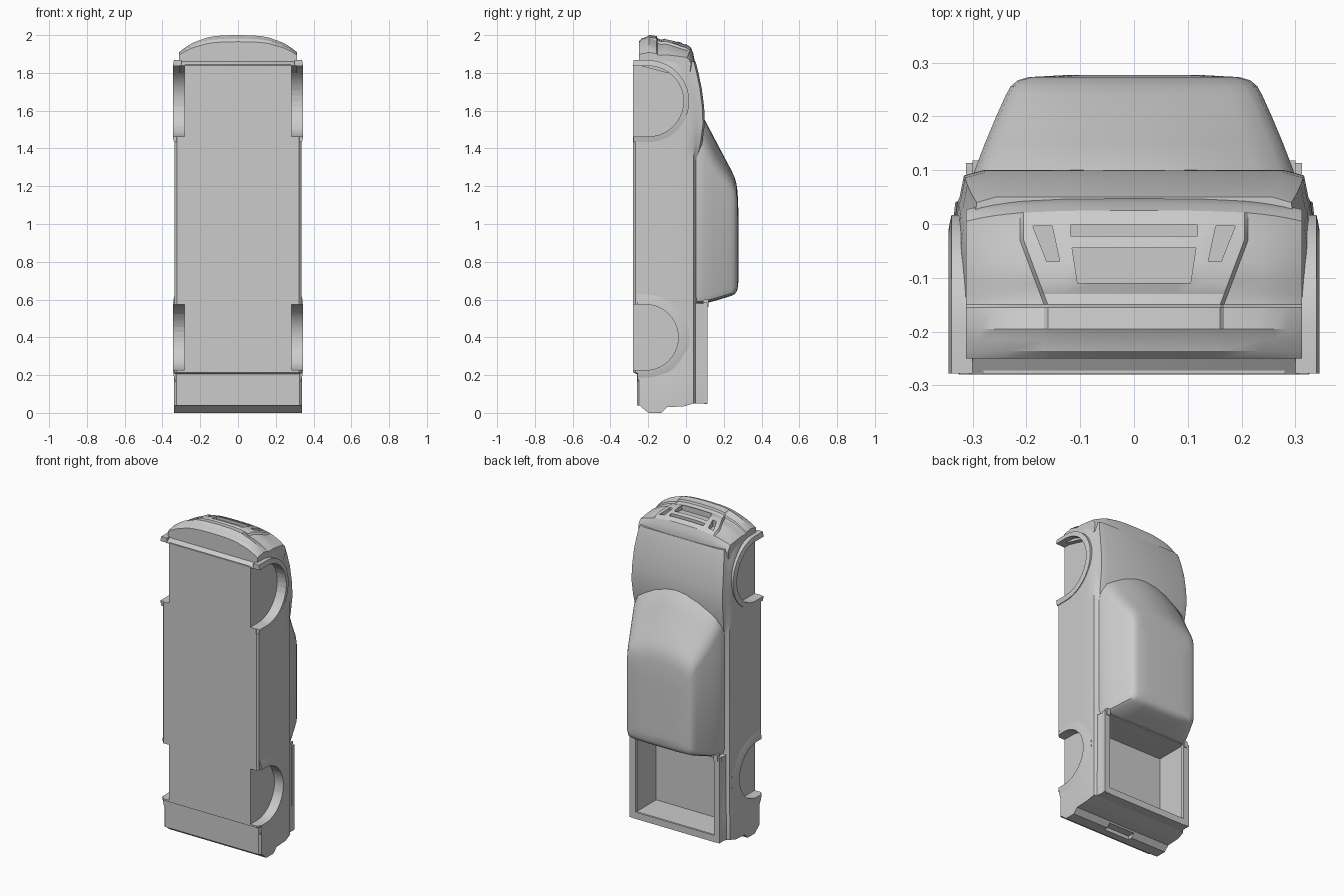
import bpy, bmesh, math

if "Cube" in bpy.data.objects:
    bpy.data.objects.remove(bpy.data.objects["Cube"])


def make(name, verts, faces, angle=28):
    bm = bmesh.new()
    vs = [bm.verts.new(v) for v in verts]
    for f in faces:
        bm.faces.new([vs[i] for i in f])
    bmesh.ops.remove_doubles(bm, verts=bm.verts, dist=1e-5)
    bmesh.ops.recalc_face_normals(bm, faces=bm.faces)
    me = bpy.data.meshes.new(name)
    bm.to_mesh(me)
    bm.free()
    ob = bpy.data.objects.new(name, me)
    bpy.context.collection.objects.link(ob)
    if angle:
        smooth(ob, angle)
    return ob


def smooth(ob, angle=28):
    bpy.ops.object.select_all(action='DESELECT')
    ob.select_set(True)
    bpy.context.view_layer.objects.active = ob
    bpy.ops.object.shade_smooth_by_angle(angle=math.radians(angle))


def loft(name, rings, strip_caps=True):
    """Skin closed rings; caps join mirrored points (ring = right side then left side)."""
    n = len(rings[0])
    verts = [p for r in rings for p in r]
    faces = []
    for k in range(len(rings) - 1):
        for i in range(n):
            j = (i + 1) % n
            faces.append((k*n + i, k*n + j, (k+1)*n + j, (k+1)*n + i))
    for b in (0, (len(rings) - 1) * n):
        if strip_caps:
            for i in range(n // 2 - 1):
                faces.append((b + i, b + i + 1, b + n - 2 - i, b + n - 1 - i))
        else:
            faces.append([b + i for i in range(n)])
    return make(name, verts, faces)


def mirrored(half):
    return half + [(-x, y, z) for x, y, z in reversed(half)]


def prism(name, poly, axis, a, b):
    """Extrude a polygon along x (points y,z) or z (points x,y)."""
    put = (lambda p, t: (t, p[0], p[1])) if axis == 'x' else (lambda p, t: (p[0], p[1], t))
    n = len(poly)
    return make(name, [put(p, a) for p in poly] + [put(p, b) for p in poly],
                [list(range(n)), list(range(n, 2*n))] +
                [(i, (i+1) % n, n + (i+1) % n, n + i) for i in range(n)], 0)


def box(name, x, y, z):
    return prism(name, [(x[0], y[0]), (x[1], y[0]), (x[1], y[1]), (x[0], y[1])], 'z', *z)


def cut(ob, *cutters):
    for c in cutters:
        c.hide_render = True
        m = ob.modifiers.new("cut", 'BOOLEAN')
        m.operation, m.solver, m.object = 'DIFFERENCE', 'EXACT', c
        bpy.context.view_layer.objects.active = ob
        bpy.ops.object.modifier_apply(modifier=m.name)
        bpy.data.objects.remove(c)
    smooth(ob)


def arch(cy, cz, r, yb, n=20):
    pts = [(cy + r*math.sin(math.pi*i/n), cz - r*math.cos(math.pi*i/n)) for i in range(n + 1)]
    return [(yb, cz - r)] + pts + [(yb, cz + r)]


# main lower body: z, half width, bottom y, shoulder y, shoulder inset, top y
stations = [
    (0.05, .338, -.26, .04, .022, .11), (.205, .338, -.26, .04, .022, .11),
    (.215, .336, -.28, .04, .022, .11), (.58, .335, -.28, .04, .022, .11),
    (.585, .335, -.28, .04, .025, .065), (1.34, .335, -.28, .04, .025, .065),
    (1.42, .335, -.28, .04, .014, .085), (1.53, .334, -.28, .04, .010, .10),
    (1.62, .332, -.28, .035, .010, .096), (1.72, .328, -.28, .02, .010, .083),
    (1.80, .322, -.28, .0, .012, .066), (1.84, .316, -.28, -.015, .012, .056),
    (1.86, .312, -.25, -.02, .012, .05)]
tail = [.04, .04, 0, 0, .03, .035, .05, .05, .05, .05]
rings = []
for k, (z, w, yb, ys, s, yt) in enumerate(stations):
    half = [(w - .012, yb), (w, yb + .012), (w, -.2), (w, -.13), (w, -.1), (w, ys - .05),
            (w - .006, ys), (w - s, ys + .01), (w - s - .008, yt - .01), (w - .055, yt)]
    rings.append(mirrored([(x, y, tail[i] if k == 0 else z) for i, (x, y) in enumerate(half)]))
body = loft("lower_body", rings)

# wheel wells, cargo bed and bumper notch
wells = [(-.2, 1.65, .187), (-.215, .4, .174)]
for cy, cz, r in wells:
    for s in (1, -1):
        cut(body, prism("well_cutter", arch(cy, cz, r, -.35), 'x', *sorted((s*.282, s*.45))))
cut(body, box("bed_cutter", (-.277, .277), (-.10, .3), (.085, .575)),
    box("step_cutter", (-.09, .09), (-.155, -.09), (-.05, .022)))

# wheel arch flares, front ones crisp and rear ones blended
for label, (cy, cz, r), w, xi, xo, yb in (("front", wells[0], .03, .345, .339, -.278),
                                          ("rear", wells[1], .06, .344, .333, -.258)):
    for s, side in ((1, "right"), (-1, "left")):
        inn, out = arch(cy, cz, r, yb), arch(cy, cz, r + w, yb)
        secs = []
        for (a, b), (c, d) in zip(inn, out):
            base = .28 if label == "rear" else .30
            secs.append([(s*base, a, b), (s*xi, a, b),
                         (s*(xi - .002), a + (c-a)*.4, b + (d-b)*.4), (s*xo, c, d), (s*base, c, d)])
        loft(f"{label}_arch_{side}", secs, False)

# cab: y, half width, rear z, front z, windscreen bow
cab = []
for y, w, zr, zf, bow in [(.03, .306, .575, 1.60, .16), (.07, .303, .575, 1.58, .16),
                          (.10, .296, .58, 1.55, .15), (.15, .277, .592, 1.455, .13),
                          (.20, .256, .607, 1.36, .10), (.24, .238, .62, 1.285, .07),
                          (.256, .229, .628, 1.25, .06), (.267, .216, .64, 1.215, .05),
                          (.273, .195, .655, 1.17, .045), (.277, .12, .69, 1.08, .03)]:
    half = [(.0, zr), (w*.5, zr), (w - .03, zr + .004), (w - .008, zr + .014), (w, zr + .04)]
    half += [(w, zf - bow - .05), (w - .006, zf - bow - .015), (w - .025, zf - bow*.8)]
    half += [(w*f, zf - bow*f*f) for f in (.75, .5, .25, 0)]
    cab.append(mirrored([(x, y, z) for x, z in half]))
loft("cab", cab)

# bed rails and tailgate cap
for s, side in ((1, "right"), (-1, "left")):
    box("bed_rail_" + side, sorted((s*.272, s*.312)), (.092, .113), (.05, .585))
    box("cab_corner_post_" + side, sorted((s*.275, s*.300)), (.09, .118), (.56, .60))
box("tailgate_cap", (-.29, .29), (.098, .112), (.048, .09))

# nose: one side profile swept over the width, bowed back at the corners
profile = [(-.25, 1.84), (-.25, 1.965), (-.236, 1.982), (-.215, 1.988), (-.195, 2.0), (-.155, 1.995),
           (-.15, 1.982), (-.13, 1.976), (-.11, 1.982), (-.07, 1.974), (-.03, 1.962), (0, 1.952),
           (.025, 1.936), (.038, 1.905), (.047, 1.86), (.04, 1.80), (-.1, 1.80)]


def nose_ring(x, panel, low):
    ring = []
    for y, z in profile:
        px = x
        if panel:
            px = .16 + max(0, min(1, (y + .15)/.12))*.045 + (.007 if low else 0)
        q = px / .312
        if low and -.17 < y < .02 and z > 1.9:
            z -= .014
        z -= .085 * q**3 * max(0, (z - 1.84)/.15)
        if y > 0:
            y -= .02 * q**4
        ring.append((px, y, z))
    return ring


right = [nose_ring(x, p, l) for x, p, l in [
    (0, 0, 0), (.08, 0, 0), (.13, 0, 0), (0, 1, 0), (0, 1, 1), (.235, 0, 1),
    (.262, 0, 1), (.285, 0, 1), (.303, 0, 1), (.312, 0, 1)]]
left = [[(-x, y, z) for x, y, z in r] for r in reversed(right[1:])]
nose = loft("nose", left + right, False)
cut(nose, prism("grille_cutter", [(-.105, -.11), (.105, -.11), (.115, -.045), (-.115, -.045)], 'z', 1.948, 2.1),
    box("slot_cutter", (-.118, .118), (-.022, -.002), (1.935, 2.1)))
for s in (1, -1):
    cut(nose, prism("vent_cutter", [(s*.138, -.07), (s*.162, -.07), (s*.188, -.004), (s*.152, -.004)],
                    'z', 1.925, 2.1))

# underside sill lips ahead of the floor
box("floor_lip", (-.28, .28), (-.279, -.24), (1.80, 1.845))
